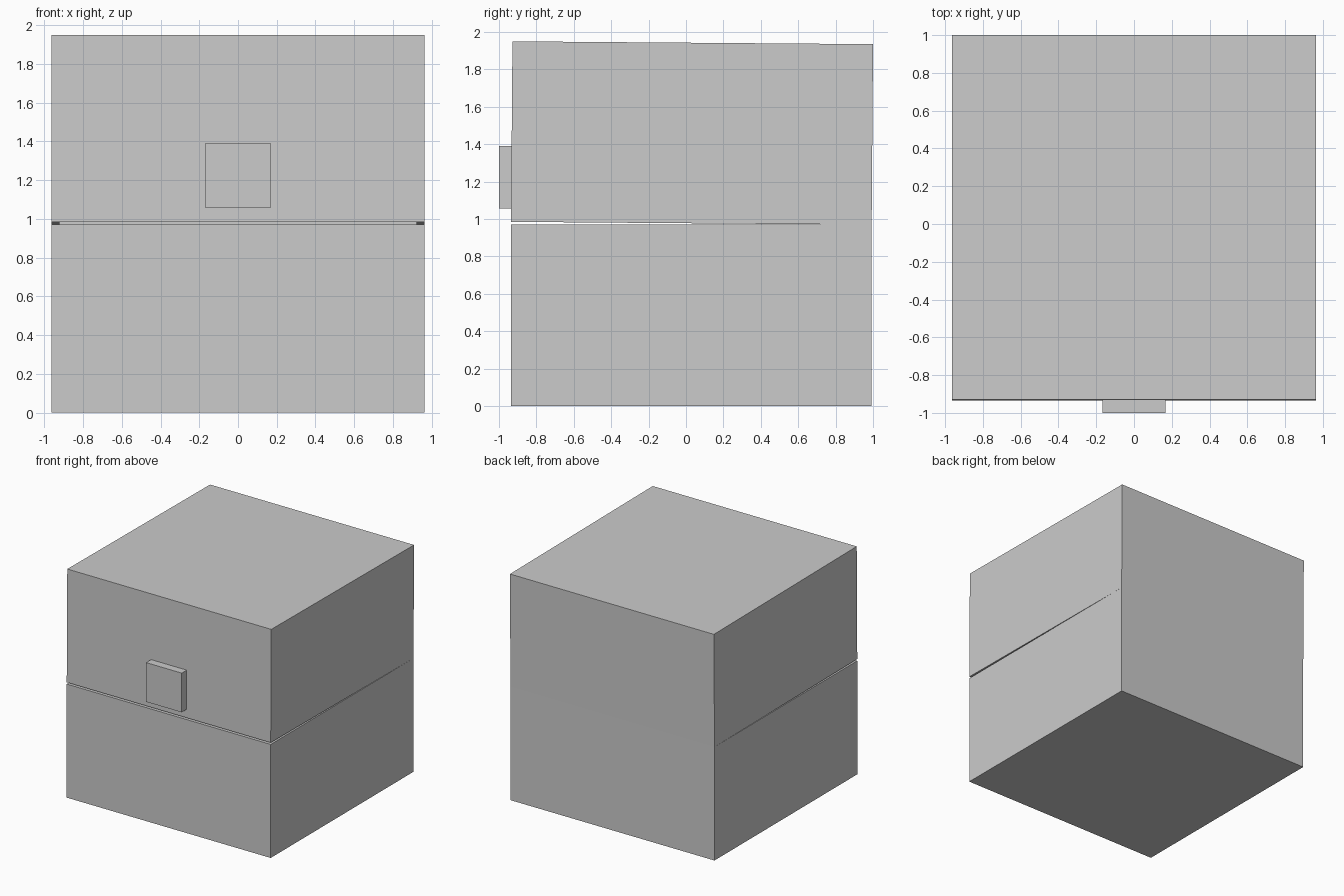
import bpy, bmesh
from mathutils import Vector

if "Cube" in bpy.data.objects:
    bpy.data.objects.remove(bpy.data.objects["Cube"])

W, D, H = 1.928, 1.928, 0.967   # width, depth, height of each half
WALL = 0.06
HINGE = Vector((0, 0.9925, 0.97))


def box_mesh(size, centre):
    bm = bmesh.new()
    bmesh.ops.create_cube(bm, size=1)
    bmesh.ops.scale(bm, vec=size, verts=bm.verts)
    bmesh.ops.translate(bm, vec=centre, verts=bm.verts)
    return bm


def add_object(name, bm):
    bmesh.ops.recalc_face_normals(bm, faces=bm.faces)
    mesh = bpy.data.meshes.new(name)
    bm.to_mesh(mesh)
    bm.free()
    obj = bpy.data.objects.new(name, mesh)
    bpy.context.collection.objects.link(obj)
    return obj


def hollow_box(name, size, centre, open_dir):
    """Box with its top (+1) or bottom (-1) open and a recessed interior."""
    bm = box_mesh(size, centre)
    bm.normal_update()
    face = next(f for f in bm.faces if f.normal.z * open_dir > 0.9)
    bmesh.ops.inset_individual(bm, faces=[face], thickness=WALL)
    inner = bmesh.ops.extrude_discrete_faces(bm, faces=[face])["faces"][0]
    bmesh.ops.translate(bm, vec=(0, 0, -open_dir * (size[2] - WALL)), verts=inner.verts)
    return add_object(name, bm)


# Lower half, open at the top
hollow_box("chest_base", (W, D, 0.97), (0, HINGE.y - D / 2, 0.485), 1)

# Lid, open at the bottom, tilted slightly ajar about the back hinge edge
lid = hollow_box("chest_lid", (W, D, 0.965), (0, -D / 2, 0.4825), -1)
lid.location = HINGE
lid.rotation_euler.x = -0.0078

# Latch on the front of the lid
add_object("latch", box_mesh((0.336, 0.067, 0.335), (0, -0.9665, 1.2235)))
